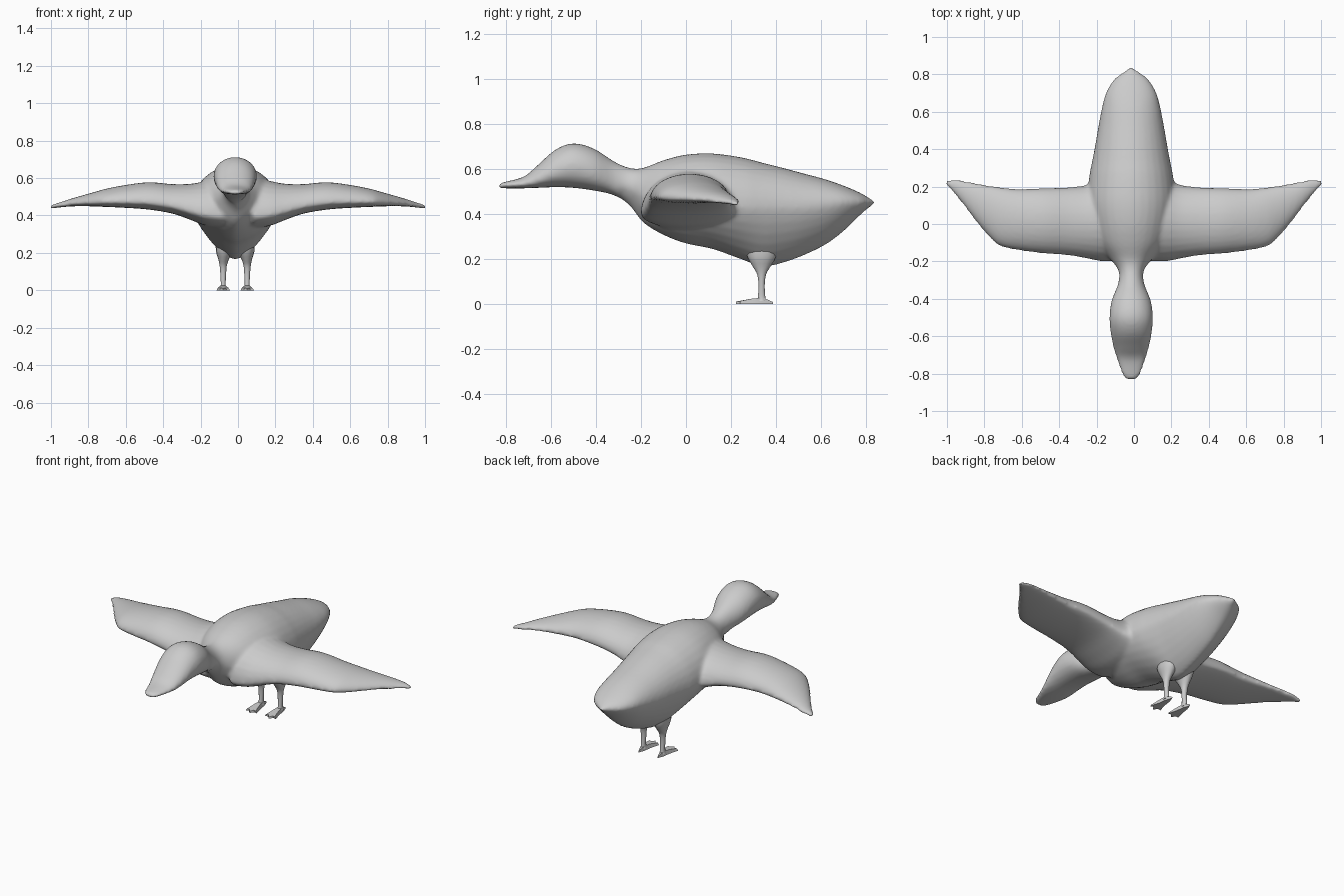
import bpy, bmesh
from math import sin, cos, tau
from mathutils import Vector

if "Cube" in bpy.data.objects:
    bpy.data.objects.remove(bpy.data.objects["Cube"])

CX = -0.015  # the body sits slightly off the wing centre


def dense(rows, steps=4):
    """Catmull-Rom interpolation between section rows."""
    out = []
    for i in range(len(rows) - 1):
        a, b, c, d = (Vector(rows[min(max(i + k, 0), len(rows) - 1)]) for k in (-1, 0, 1, 2))
        for s in range(steps):
            t = s / steps
            out.append(0.5 * (2 * b + (c - a) * t + (2 * a - 5 * b + 4 * c - d) * t * t
                              + (3 * b - a - 3 * c + d) * t ** 3))
    return out + [Vector(rows[-1])]


def loft(bm, rings):
    """Skin a list of equal-length rings and cap both ends."""
    vs = [[bm.verts.new(p) for p in r] for r in rings]
    n = len(vs[0])
    for a, b in zip(vs, vs[1:]):
        for i in range(n):
            bm.faces.new((a[i], a[(i + 1) % n], b[(i + 1) % n], b[i]))
    bm.faces.new(vs[0])
    bm.faces.new(vs[-1])


def make(name, bm):
    bmesh.ops.recalc_face_normals(bm, faces=bm.faces)
    me = bpy.data.meshes.new(name)
    bm.to_mesh(me)
    bm.free()
    ob = bpy.data.objects.new(name, me)
    bpy.context.collection.objects.link(ob)
    return ob


def shade(ob, angle):
    bpy.ops.object.select_all(action='DESELECT')
    bpy.context.view_layer.objects.active = ob
    ob.select_set(True)
    bpy.ops.object.shade_smooth_by_angle(angle=angle)


def spow(v, p):
    return (1 if v >= 0 else -1) * abs(v) ** p


# Head, neck, trunk and tail: y, half width, top z, widest z, bottom z
BODY = [
    (-.833, .025, .534, .522, .513), (-.80, .05, .543, .527, .513),
    (-.72, .078, .565, .532, .513), (-.66, .095, .615, .55, .515),
    (-.58, .110, .685, .59, .518), (-.50, .116, .713, .61, .515),
    (-.41, .105, .69, .59, .503), (-.32, .070, .633, .55, .482),
    (-.25, .068, .604, .52, .435), (-.19, .11, .604, .48, .36),
    (-.10, .18, .638, .46, .305), (.0, .215, .663, .45, .267),
    (.12, .235, .668, .44, .242), (.25, .225, .65, .43, .195),
    (.34, .208, .627, .43, .165), (.42, .193, .607, .43, .178),
    (.52, .176, .58, .43, .213), (.62, .157, .553, .44, .262),
    (.70, .135, .525, .45, .322), (.77, .095, .495, .45, .39),
    (.81, .045, .472, .45, .425), (.838, .008, .455, .449, .443)]

bm = bmesh.new()
rings = []
for y, w, zt, zm, zb in dense(BODY):
    low = 2.2 if y < -.3 else 1.5  # round head, keeled belly
    ring = []
    for k in range(32):
        a = tau * k / 32
        c, s = cos(a), sin(a)
        p = 2 / (2.0 if s >= 0 else low)
        z = zm + spow(s, p) * (zt - zm if s >= 0 else zm - zb)
        ring.append((CX + w * spow(c, p), y, z))
    rings.append(ring)
loft(bm, rings)

# Wings: x, leading y, trailing y, top z, bottom z
WING = [
    (.08, -.20, .24, .60, .33), (.17, -.20, .24, .585, .345),
    (.25, -.185, .21, .57, .375), (.35, -.168, .197, .568, .41),
    (.48, -.158, .192, .578, .432), (.62, -.14, .187, .56, .442),
    (.71, -.12, .197, .542, .446), (.76, -.085, .205, .528, .448),
    (.83, -.005, .216, .508, .45), (.90, .085, .23, .488, .448),
    (.96, .16, .242, .468, .442), (1.004, .208, .232, .456, .436)]
for side in (-1, 1):
    rings = []
    for x, y0, y1, zt, zb in dense(WING):
        zm = zb + .25 * (zt - zb)
        ring = []
        for k in range(28):
            a = tau * k / 28
            s = sin(a)
            z = zm + s * (zt - zm if s >= 0 else zm - zb)
            ring.append((side * x, (y0 + y1) / 2 - cos(a) * (y1 - y0) / 2, z))
        rings.append(ring)
    loft(bm, rings)

# Fuse trunk and wings into one soft skin
body = make("body_and_wings", bm)
rm = body.modifiers.new("fuse", 'REMESH')
rm.mode = 'VOXEL'
rm.voxel_size = .011
sm = body.modifiers.new("soften", 'SMOOTH')
sm.factor = .5
sm.iterations = 6
bpy.context.view_layer.objects.active = body
for m in ("fuse", "soften"):
    bpy.ops.object.modifier_apply(modifier=m)
shade(body, 1.0)

# Legs: z, half width x, half depth y, inward lean
LEG = [(.012, .017, .02, 0), (.03, .013, .017, 0), (.08, .015, .014, 0),
       (.13, .019, .02, 0), (.165, .028, .04, .002), (.21, .045, .065, .006),
       (.27, .05, .075, .01)]
# Webbed foot outline: x, y, top z
FOOT = [(0, .386, .008), (.014, .345, .026), (.02, .30, .024), (.036, .24, .012),
        (.018, .245, .012), (0, .222, .01), (-.018, .245, .012), (-.036, .24, .012),
        (-.02, .30, .024), (-.014, .345, .026)]
for side, name in ((-1, "right"), (1, "left")):
    lx = CX + side * .064
    bm = bmesh.new()
    loft(bm, [[(lx - side * o + w * cos(tau * k / 14), .336 + d * sin(tau * k / 14), z)
               for k in range(14)] for z, w, d, o in dense(LEG, 3)])
    shade(make(name + "_leg", bm), 1.0)
    bm = bmesh.new()
    loft(bm, [[(lx + x, y, 0) for x, y, z in FOOT],
              [(lx + x * .8, y, z) for x, y, z in FOOT]])
    shade(make(name + "_foot", bm), .6)
